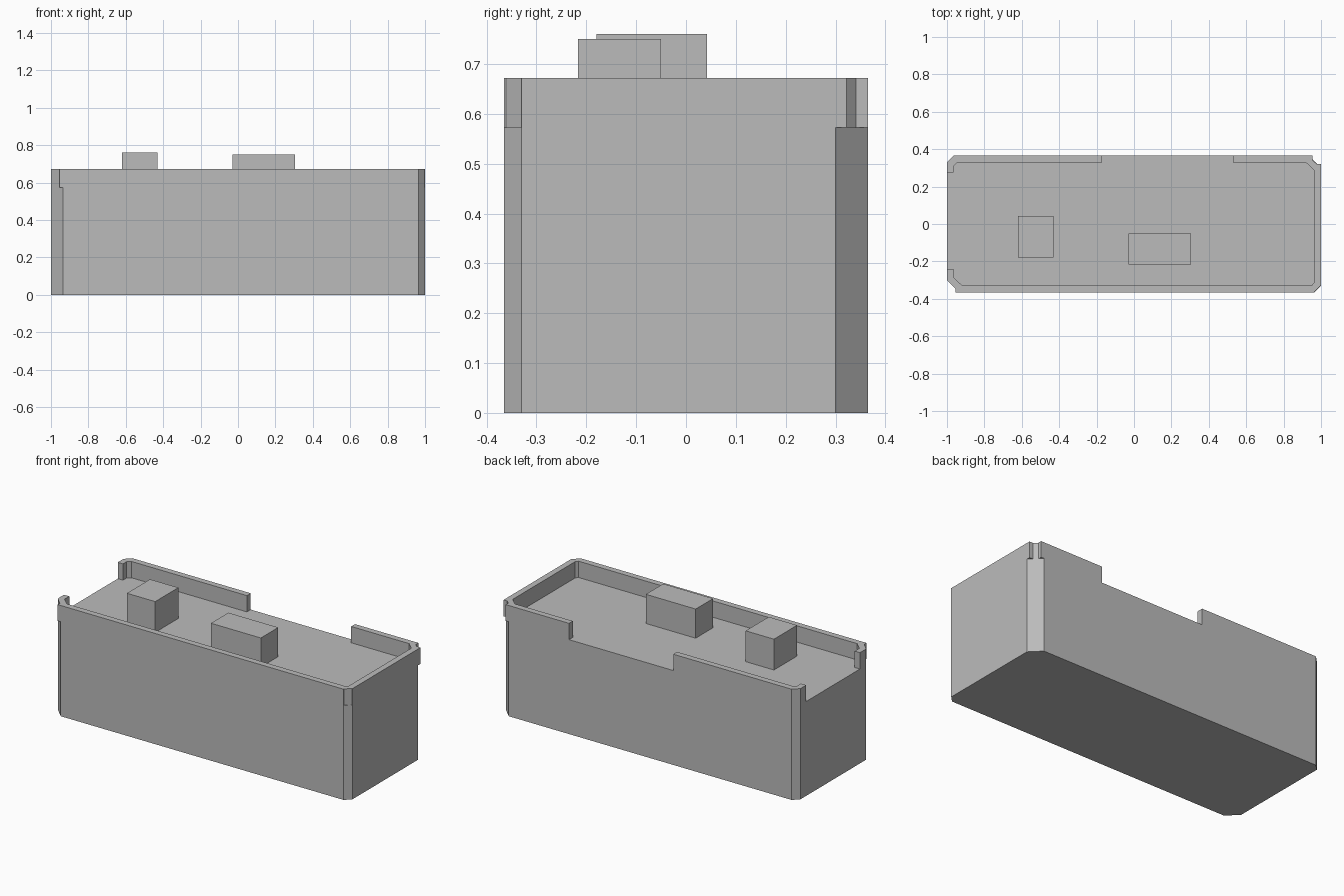
import bpy, bmesh

cube = bpy.data.objects.get("Cube")
if cube:
    bpy.data.objects.remove(cube, do_unlink=True)

grey = bpy.data.materials.new("mid grey")
grey.use_nodes = True
colour = (0.5, 0.5, 0.5, 1)
grey.diffuse_color = colour
grey.node_tree.nodes["Principled BSDF"].inputs["Base Color"].default_value = colour

FLOOR, RIM = 0.573, 0.672
X, Y = 1.0, 0.365


def prism(name, outline, bottom, top):
    """Extrude an outline in the ground plane between two heights."""
    bm = bmesh.new()
    face = bm.faces.new([bm.verts.new((x, y, bottom)) for x, y in outline])
    up = bmesh.ops.extrude_face_region(bm, geom=[face])["geom"]
    moved = [v for v in up if isinstance(v, bmesh.types.BMVert)]
    bmesh.ops.translate(bm, verts=moved, vec=(0, 0, top - bottom))
    bmesh.ops.recalc_face_normals(bm, faces=bm.faces)
    mesh = bpy.data.meshes.new(name)
    bm.to_mesh(mesh)
    bm.free()
    mesh.materials.append(grey)
    obj = bpy.data.objects.new(name, mesh)
    bpy.context.collection.objects.link(obj)
    return obj


def box(name, x0, x1, y0, y1, bottom, top):
    return prism(name, [(x0, y0), (x1, y0), (x1, y1), (x0, y1)], bottom, top)


# Solid body with four bevelled upright corners
small, large = 0.035, 0.065
prism("body", [
    (-X + large, -Y), (X - small, -Y), (X, -Y + small), (X, Y - large),
    (X - large, Y), (-X + small, Y), (-X, Y - small), (-X, -Y + large),
], 0, FLOOR)

# Long rim: front left stub, front, closed end and half of the back
prism("main_rim", [
    (-X, -0.24), (-X, -0.3), (-0.955, -0.345), (-0.955, -Y),
    (0.965, -Y), (0.965, -0.361), (0.996, -0.33), (X, -0.33),
    (X, 0.322), (0.975, 0.322), (0.955, 0.341), (0.955, Y),
    (0.53, Y), (0.53, 0.328), (0.92, 0.328), (0.963, 0.287),
    (0.963, -0.313), (0.95, -0.328), (-0.92, -0.328), (-0.965, -0.285),
    (-0.965, -0.24),
], FLOOR, RIM)

# Short rim wrapping the back corner at the open end
prism("corner_rim", [
    (-0.17, Y), (-X + small, Y), (-X, Y - small), (-X, 0.275),
    (-0.965, 0.275), (-0.965, 0.31), (-0.945, 0.328), (-0.17, 0.328),
], FLOOR, RIM)

# Two blocks standing on the deck
box("square_block", -0.62, -0.43, -0.18, 0.042, FLOOR, 0.76)
box("long_block", -0.03, 0.305, -0.217, -0.05, FLOOR, 0.75)
